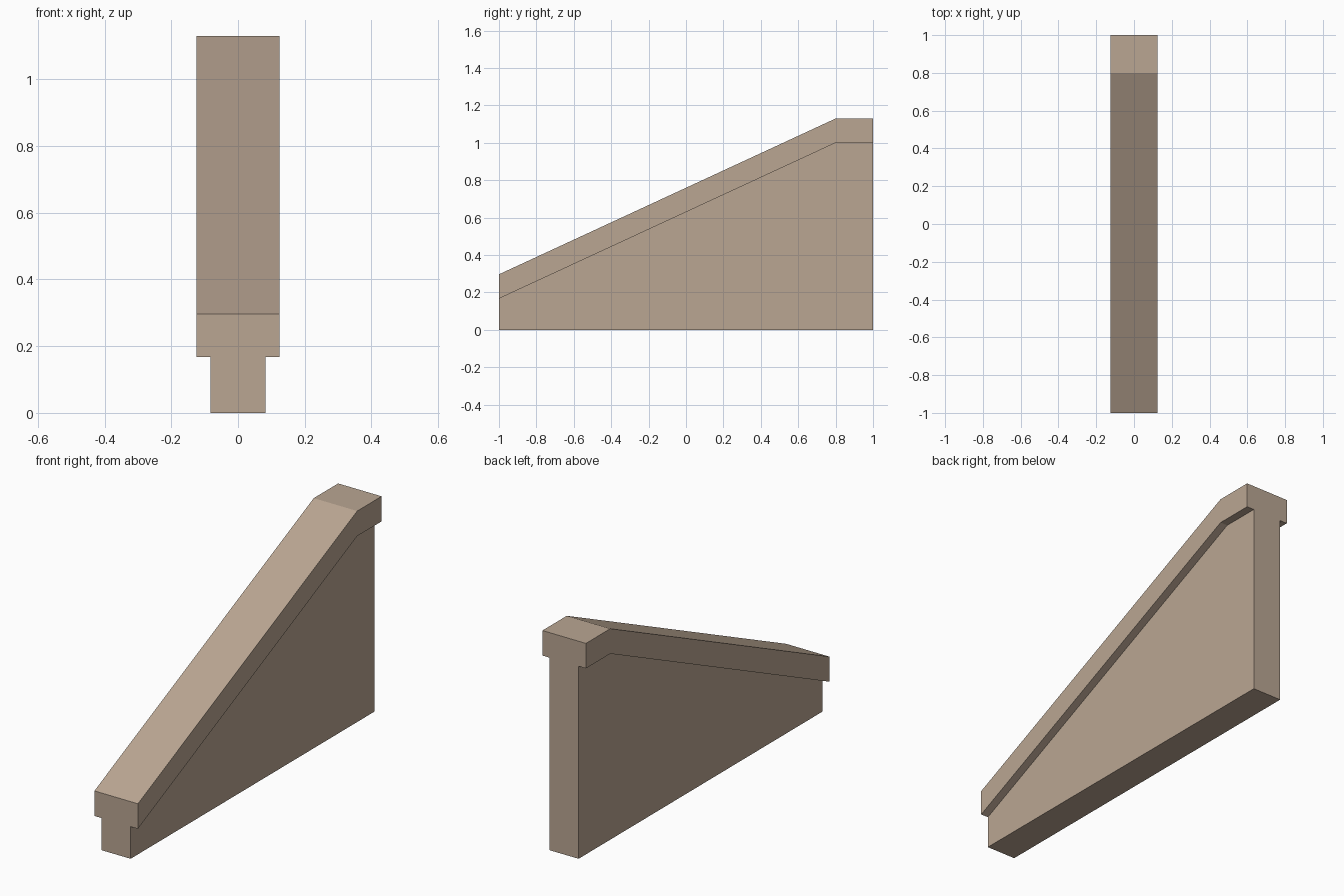
import bpy
import bmesh

cube = bpy.data.objects.get("Cube")
if cube:
    bpy.data.objects.remove(cube, do_unlink=True)

stone = bpy.data.materials.new("warm_stone")
stone.use_nodes = True
colour = (0.49, 0.38, 0.29, 1)
stone.diffuse_color = colour
stone.node_tree.nodes["Principled BSDF"].inputs["Base Color"].default_value = colour


def extrude_profile(name, profile, width):
    """Extrude a (y, z) side profile across x, centred on x = 0."""
    bm = bmesh.new()
    face = bm.faces.new([bm.verts.new((-width / 2, y, z)) for y, z in profile])
    result = bmesh.ops.extrude_face_region(bm, geom=[face])
    moved = [v for v in result["geom"] if isinstance(v, bmesh.types.BMVert)]
    bmesh.ops.translate(bm, verts=moved, vec=(width, 0, 0))
    bmesh.ops.recalc_face_normals(bm, faces=bm.faces)
    mesh = bpy.data.meshes.new(name)
    bm.to_mesh(mesh)
    bm.free()
    mesh.materials.append(stone)
    obj = bpy.data.objects.new(name, mesh)
    bpy.context.collection.objects.link(obj)
    return obj


# Shared slope line: low front end, bend, flat back end
slope = [(-1, 0.167), (0.8, 1.0), (1, 1.0)]
cap_height = 0.13

# Narrow wall under the slope
extrude_profile("wall", [(1, 0), (-1, 0)] + slope, 0.166)

# Wider coping that follows the slope
raised = [(y, z + cap_height) for y, z in reversed(slope)]
extrude_profile("coping", slope + raised, 0.25)
